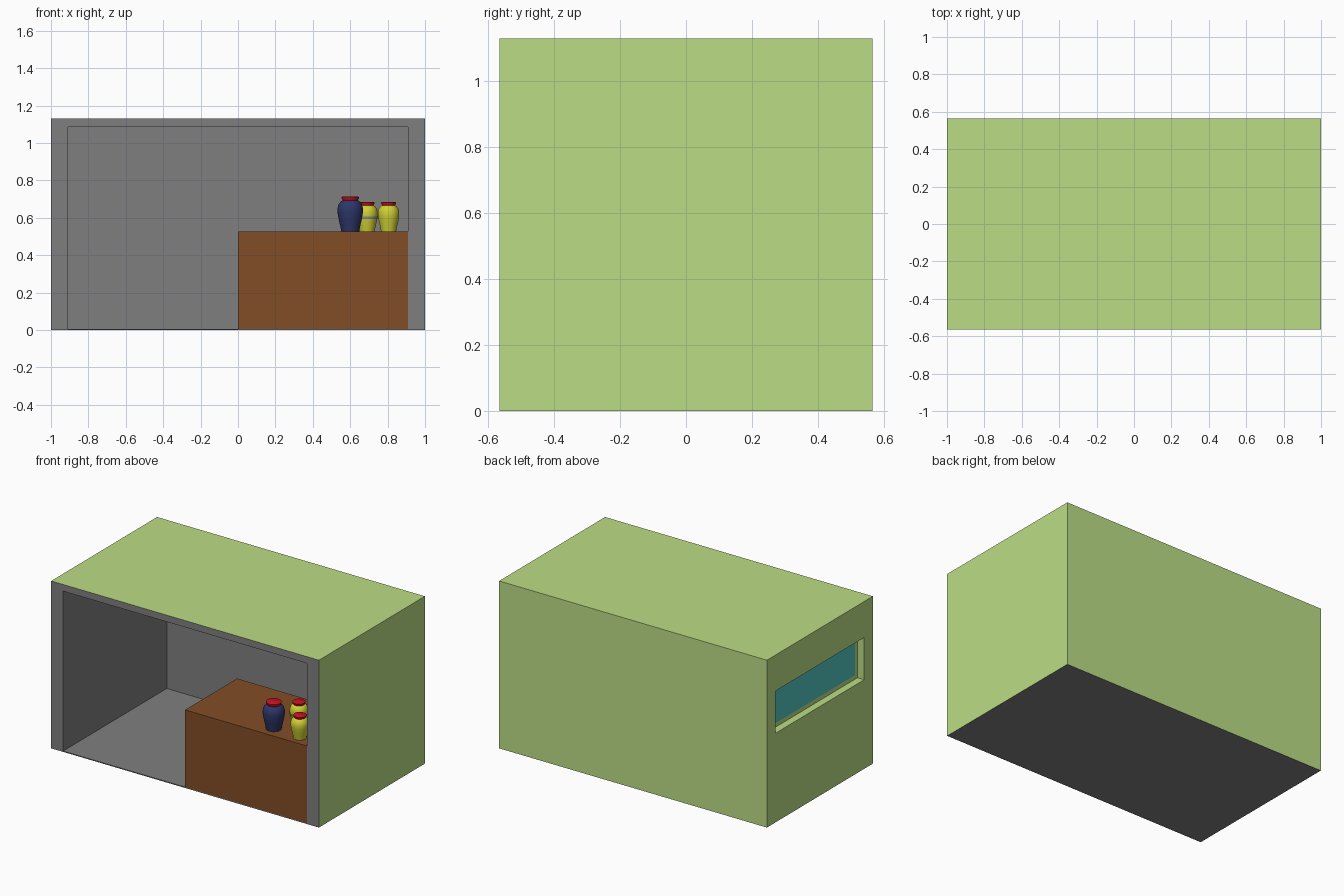
import bpy, bmesh
from mathutils import Vector

if "Cube" in bpy.data.objects:
    bpy.data.objects.remove(bpy.data.objects["Cube"])


def material(name, rgb):
    m = bpy.data.materials.new(name)
    m.diffuse_color = (*rgb, 1)
    m.use_nodes = True
    m.node_tree.nodes["Principled BSDF"].inputs["Base Color"].default_value = m.diffuse_color
    return m


GREY = material("grey", (0.212, 0.212, 0.212))
GREEN = material("lime", (0.50, 0.73, 0.235))
BROWN = material("wood", (0.223, 0.074, 0.019))
TEAL = material("glass", (0.084, 0.565, 0.52))
BLUE = material("blue_glaze", (0.027, 0.037, 0.14))
YELLOW = material("yellow_glaze", (0.63, 0.63, 0.035))
RED = material("red_lid", (0.60, 0.006, 0.015))
BAND = material("band", (0.25, 0.25, 0.32))


def add_mesh(name, bm, *mats):
    mesh = bpy.data.meshes.new(name)
    bm.to_mesh(mesh)
    bm.free()
    for m in mats:
        mesh.materials.append(m)
    ob = bpy.data.objects.new(name, mesh)
    bpy.context.collection.objects.link(ob)
    return ob


def box_bm(lo, hi):
    bm = bmesh.new()
    bmesh.ops.create_cube(bm, size=1)
    for v in bm.verts:
        v.co = Vector([lo[i] if v.co[i] < 0 else hi[i] for i in range(3)])
    bm.normal_update()
    return bm


def recess(bm, face, lo, hi, depth):
    """Cut a rectangular pocket (lo/hi corners, None on the face axis)."""
    normal = face.normal.copy()
    for d in (0, depth):
        bmesh.ops.inset_individual(bm, faces=[face], thickness=0.002)
        c = face.calc_center_median()
        for v in face.verts:
            for i in range(3):
                if lo[i] is not None:
                    v.co[i] = lo[i] if v.co[i] < c[i] else hi[i]
            v.co -= normal * d


def facing(bm, direction):
    return max(bm.faces, key=lambda f: f.normal.dot(Vector(direction)))


# Room shell: green outside, grey front, inside and underside
bm = box_bm((-1, -0.565, 0), (1, 0.565, 1.13))
front, left = facing(bm, (0, -1, 0)), facing(bm, (-1, 0, 0))
for f in bm.faces:
    f.material_index = 1
front.material_index = 0
facing(bm, (0, 0, -1)).material_index = 0
recess(bm, front, (-0.91, None, 0.006), (0.91, None, 1.085), 1.105)
recess(bm, left, (None, -0.472, 0.602), (None, 0.472, 0.887), 0.05)
add_mesh("room_shell", bm, GREY, GREEN)

# Window pane at the bottom of the side recess
add_mesh("window_pane", box_bm((-0.953, -0.442, 0.632), (-0.945, 0.442, 0.857)), TEAL)

# Counter
add_mesh("counter", box_bm((0, -0.565, 0.006), (0.91, -0.01, 0.527)), BROWN)

# Jar profiles: (radius, height)
BODY = [(0, 0), (0.040, 0), (0.045, 0.025), (0.052, 0.055), (0.057, 0.085),
        (0.057, 0.105), (0.052, 0.122), (0.043, 0.134), (0.036, 0.139)]
LID = [(0.034, 0.135), (0.036, 0.144), (0.040, 0.150), (0.040, 0.154), (0.036, 0.157), (0, 0.157)]
STRIPE = [(0.0545, 0.066), (0.0565, 0.067), (0.0580, 0.079), (0.0555, 0.080)]


def lathe(name, profile, mat, loc, scale, sides=32):
    bm = bmesh.new()
    pts = [bm.verts.new((r * scale, 0, z * scale)) for r, z in profile]
    edges = [bm.edges.new(p) for p in zip(pts, pts[1:])]
    bmesh.ops.spin(bm, geom=pts + edges, cent=(0, 0, 0), axis=(0, 0, 1),
                   angle=6.283185307, steps=sides)
    bmesh.ops.remove_doubles(bm, verts=bm.verts, dist=1e-5)
    bmesh.ops.recalc_face_normals(bm, faces=bm.faces)
    ob = add_mesh(name, bm, mat)
    ob.location = loc
    ob.data.shade_smooth()
    ob.data.set_sharp_from_angle(angle=0.7)


# Jars on the counter
for name, x, y, scale, mat in (("blue_jar", 0.60, -0.475, 1.19, BLUE),
                               ("yellow_jar_back", 0.69, -0.335, 1, YELLOW),
                               ("yellow_jar_front", 0.805, -0.49, 1, YELLOW)):
    loc = (x, y, 0.527)
    lathe(name, BODY, mat, loc, scale)
    lathe(name + "_lid", LID, RED, loc, scale)
lathe("yellow_jar_stripe", STRIPE, BAND, (0.69, -0.335, 0.527), 1)
